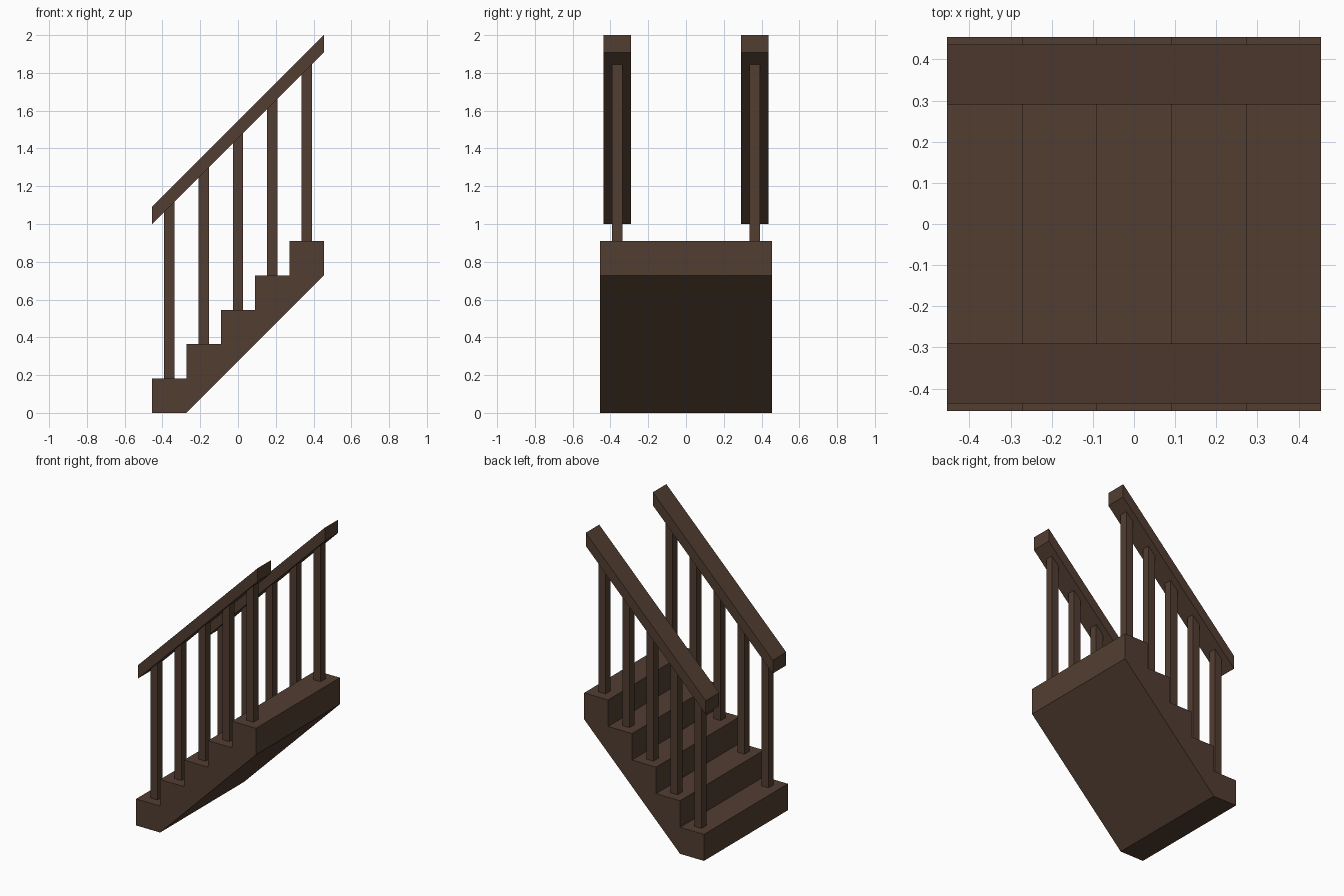
import bpy

if "Cube" in bpy.data.objects:
    bpy.data.objects.remove(bpy.data.objects["Cube"])

wood = bpy.data.materials.new("dark brown wood")
wood.diffuse_color = (0.085, 0.048, 0.031, 1)
wood.use_nodes = True
wood.node_tree.nodes["Principled BSDF"].inputs["Base Color"].default_value = wood.diffuse_color

S = 2 / 11          # step run and rise
H = S * 2.5         # half length and half width


def extrude_profile(name, profile, y0, y1):
    """Solid made from an x-z outline stretched from y0 to y1."""
    n = len(profile)
    verts = [(x, y0, z) for x, z in profile] + [(x, y1, z) for x, z in profile]
    faces = [list(range(n)), list(range(2 * n - 1, n - 1, -1))]
    faces += [[(i + 1) % n, i, n + i, n + (i + 1) % n] for i in range(n)]
    mesh = bpy.data.meshes.new(name)
    mesh.from_pydata(verts, [], faces)
    mesh.materials.append(wood)
    mesh.update()
    obj = bpy.data.objects.new(name, mesh)
    bpy.context.collection.objects.link(obj)
    return obj


# Stair flight: stepped top, sloping underside
outline = [(H, 4 * S), (H, 5 * S)]
for i in range(4, -1, -1):
    x = -H + i * S
    outline += [(x, (i + 1) * S), (x, i * S)]
outline += [(-H + S, 0)]
outline.reverse()
extrude_profile("stair_flight", outline[::-1], -H, H)

for side, label in ((-1, "front"), (1, "back")):
    yc = side * 2 * S
    # Sloping handrail
    rail = [(-H, 1.0), (H, 2 - S / 2), (H, 2.0), (-H, 1 + S / 2)]
    extrude_profile(label + "_handrail", rail, yc - 0.0727, yc + 0.0727)
    # One baluster per step, cut to the slope inside the rail
    w = 0.0273
    for i in range(5):
        x = (i - 2) * S
        top = 1.0 + x + H + 0.01
        post = [(x - w, (i + 1) * S), (x + w, (i + 1) * S),
                (x + w, top + w), (x - w, top - w)]
        extrude_profile(f"{label}_baluster_{i + 1}", post, yc - w, yc + w)
